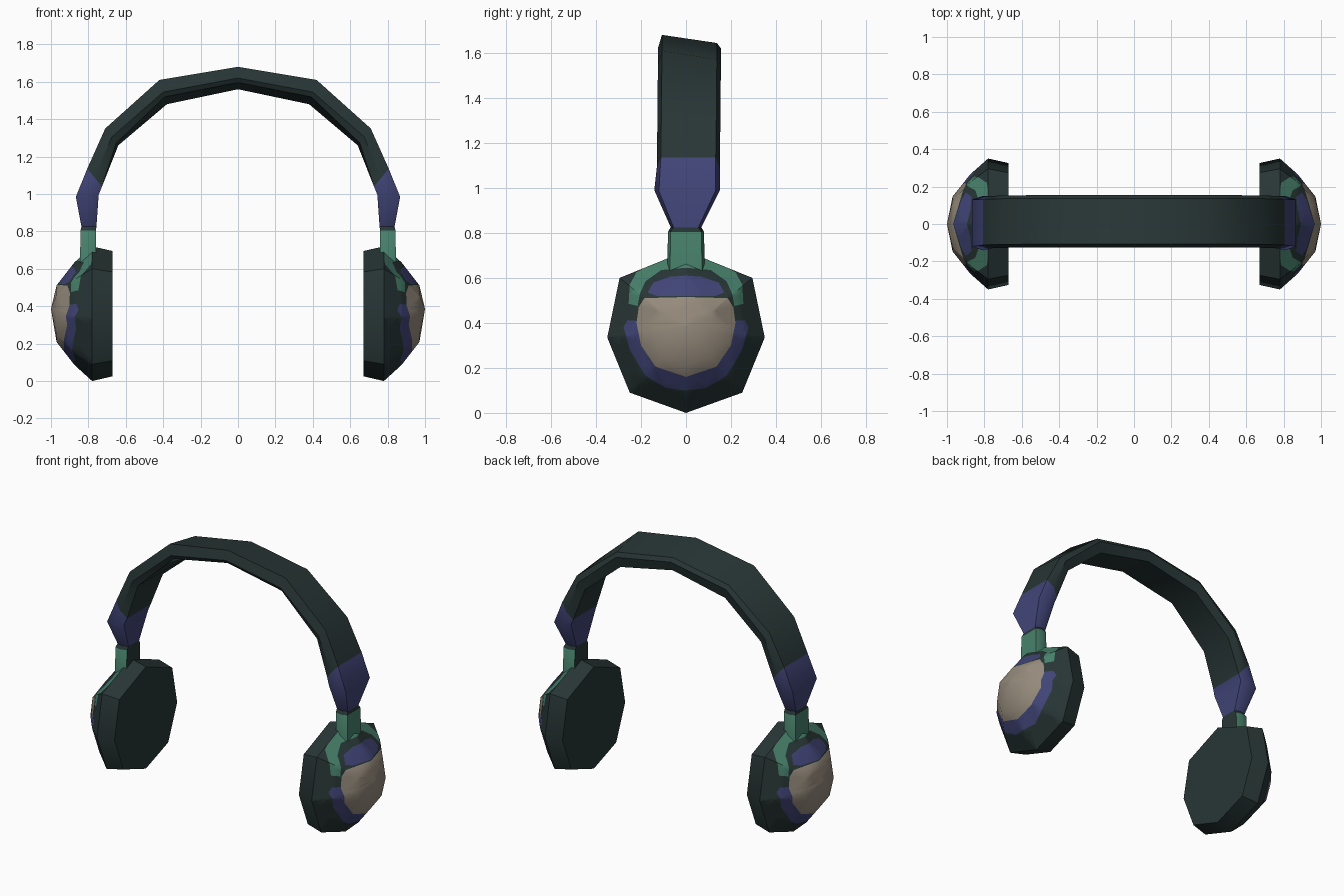
import bpy, bmesh, math
from mathutils import Vector

if "Cube" in bpy.data.objects:
    bpy.data.objects.remove(bpy.data.objects["Cube"], do_unlink=True)


def make_material(name, rgb):
    mat = bpy.data.materials.new(name)
    mat.use_nodes = True
    mat.diffuse_color = (*rgb, 1)
    mat.node_tree.nodes["Principled BSDF"].inputs["Base Color"].default_value = (*rgb, 1)
    return mat


MATERIALS = [
    make_material("charcoal", (0.021, 0.037, 0.036)),
    make_material("indigo", (0.053, 0.059, 0.185)),
    make_material("sea_green", (0.065, 0.22, 0.15)),
    make_material("beige", (0.30, 0.255, 0.20)),
]
CHARCOAL, INDIGO, GREEN, BEIGE = range(4)


def finish(bm, name):
    """Turn a bmesh into a smooth-shaded object with all materials."""
    mesh = bpy.data.meshes.new(name)
    bm.to_mesh(mesh)
    bm.free()
    for mat in MATERIALS:
        mesh.materials.append(mat)
    obj = bpy.data.objects.new(name, mesh)
    bpy.context.collection.objects.link(obj)
    bpy.ops.object.select_all(action='DESELECT')
    obj.select_set(True)
    bpy.context.view_layer.objects.active = obj
    bpy.ops.object.shade_smooth_by_angle(angle=math.radians(40))


def bridge(bm, a, b):
    """Quads between two closed rings of vertices."""
    n = len(a)
    return [bm.faces.new((a[j], a[(j + 1) % n], b[(j + 1) % n], b[j])) for j in range(n)]


def mirrored(half):
    """Close a half outline (y >= 0) by mirroring it across y = 0."""
    return half + [(-y, z) for y, z in reversed(half) if y > 0]


# Headband with its hinges and stems: outer point, inner point, corner and
# edge half widths, y centre, tilt, and the colour of the segment below
STATIONS = [
    ((0, 1.68), (0, 1.56), 0.122, 0.14, 0.015, 0.3, CHARCOAL),
    ((0.42, 1.61), (0.38, 1.48), 0.122, 0.14, 0.015, 0.3, CHARCOAL),
    ((0.71, 1.35), (0.64, 1.26), 0.122, 0.14, 0.013, 0.15, CHARCOAL),
    ((0.806, 1.135), (0.727, 1.04), 0.122, 0.14, 0.01, 0, INDIGO),
    ((0.867, 0.985), (0.745, 0.995), 0.125, 0.146, 0.005, 0, INDIGO),
    ((0.837, 0.825), (0.757, 0.825), 0.055, 0.068, 0, 0, CHARCOAL),
    ((0.842, 0.805), (0.76, 0.805), 0.068, 0.08, 0, 0, GREEN),
    ((0.845, 0.62), (0.76, 0.62), 0.072, 0.084, 0, 0, GREEN),
]


def section(bm, station, side):
    outer, inner, corner, edge, yc, tilt, _ = station
    o, i = Vector(outer), Vector(inner)
    mid = (o + i) / 2
    ring = [(o, -corner), (mid, -edge), (i.lerp(o, tilt), -corner),
            (i, corner), (mid, edge), (o.lerp(i, tilt), corner)]
    return [bm.verts.new((side * p.x, yc + y, p.y)) for p, y in ring]


def build_headband():
    bm = bmesh.new()
    last = len(STATIONS) - 1
    order = list(range(-last, last + 1))
    rings = [section(bm, STATIONS[abs(k)], 1 if k >= 0 else -1) for k in order]
    for k, a, b in zip(order, rings, rings[1:]):
        colour = STATIONS[min(abs(k), abs(k + 1))][-1]
        for j, face in enumerate(bridge(bm, a, b)):
            inward = j == 2
            face.material_index = CHARCOAL if inward and colour == GREEN else colour
    bm.faces.new(rings[0])
    bm.faces.new(rings[-1])
    bmesh.ops.recalc_face_normals(bm, faces=bm.faces)
    finish(bm, "headband")


# Ear cups: eight-sided outline scaled into rings around a centre height
RIM = mirrored([(0, 0), (0.25, 0.09), (0.35, 0.335), (0.295, 0.6), (0, 0.72)])
CUP_Z = 0.36


def cup_ring(bm, x, scale):
    return [bm.verts.new((x, y * scale, CUP_Z + (z - CUP_Z) * scale)) for y, z in RIM]


def build_cushion(side, name):
    bm = bmesh.new()
    back = cup_ring(bm, side * 0.67, 0.93)
    bridge(bm, back, cup_ring(bm, side * 0.78, 1))
    bm.faces.new(back)
    bmesh.ops.recalc_face_normals(bm, faces=bm.faces)
    if bm.faces[:][-1].normal.x * side > 0:
        bmesh.ops.reverse_faces(bm, faces=bm.faces)
    finish(bm, name)


# Coloured panels of the outer shell as (y, z) outlines, topmost first
PANELS = [
    (BEIGE, mirrored([(0, 0.16), (0.135, 0.205), (0.20, 0.30), (0.22, 0.40),
                      (0.21, 0.47), (0.185, 0.51), (0, 0.515)])),
    (INDIGO, mirrored([(0, 0.52), (0.13, 0.52), (0.17, 0.535), (0.145, 0.58),
                       (0.07, 0.605), (0, 0.61)])),
    (INDIGO, mirrored([(0, 0.10), (0.09, 0.11), (0.18, 0.165), (0.25, 0.28),
                       (0.278, 0.38), (0.26, 0.412), (0.235, 0.41), (0, 0.40)])),
    (GREEN, mirrored([(0, 0.645), (0.11, 0.635), (0.18, 0.585), (0.205, 0.53),
                      (0.215, 0.475), (0.255, 0.485), (0.25, 0.57), (0.22, 0.625),
                      (0.08, 0.70), (0, 0.70)])),
]


def edges_of(outline):
    return zip(outline, outline[1:] + outline[:1])


def contains(outline, y, z):
    inside = False
    for (y1, z1), (y2, z2) in edges_of(outline):
        if (z1 > z) != (z2 > z) and y < y1 + (z - z1) * (y2 - y1) / (z2 - z1):
            inside = not inside
    return inside


def build_shell(side, name):
    bm = bmesh.new()
    rings = [cup_ring(bm, side * x, s) for x, s in ((0.78, 1), (0.875, 0.76), (0.97, 0.42))]
    for a, b in zip(rings, rings[1:]):
        bridge(bm, a, b)
    tip = bm.verts.new((side, 0, 0.385))
    inner = rings[-1]
    for j in range(len(inner)):
        bm.faces.new((inner[j], inner[(j + 1) % len(inner)], tip))
    # The ring quads are slightly bent, so split them before cutting
    bmesh.ops.triangulate(bm, faces=bm.faces)
    for face in bm.faces:
        face.normal_update()
        if face.normal.x * side < 0:
            face.normal_flip()
    # Cut the panel outlines into the shell, then colour the faces inside them
    for _, outline in PANELS:
        for (y1, z1), (y2, z2) in edges_of(outline):
            bmesh.ops.bisect_plane(
                bm, geom=bm.verts[:] + bm.edges[:] + bm.faces[:], dist=1e-5,
                plane_co=(0, y1, z1), plane_no=(0, z2 - z1, y1 - y2))
    for face in bm.faces:
        c = face.calc_center_median()
        for colour, outline in PANELS:
            if contains(outline, c.y, c.z):
                face.material_index = colour
                break
    finish(bm, name)


build_headband()
for side, label in ((1, "left"), (-1, "right")):
    build_cushion(side, label + "_ear_cushion")
    build_shell(side, label + "_ear_shell")
